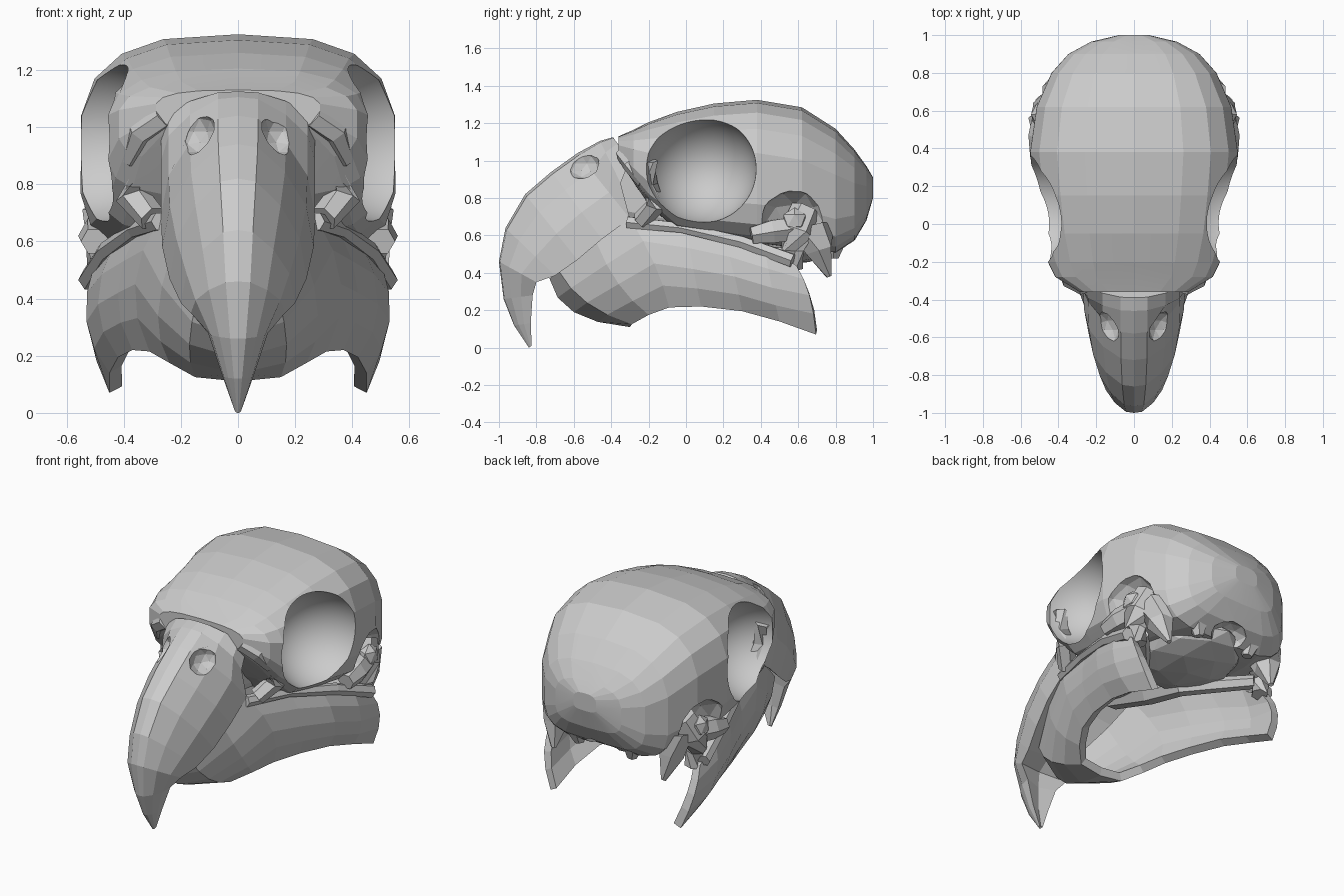
import bpy
import bmesh
from math import cos, sin, pi, radians, copysign
from mathutils import Matrix, Vector

cube = bpy.data.objects.get("Cube")
if cube:
    bpy.data.objects.remove(cube, do_unlink=True)

bone = bpy.data.materials.new("bone_grey")
bone.use_nodes = True
bone.diffuse_color = (0.6, 0.6, 0.6, 1)
bone.node_tree.nodes["Principled BSDF"].inputs["Base Color"].default_value = bone.diffuse_color


def add_object(name, bm, mirrored=False):
    """Turn a bmesh into a linked object, optionally mirrored across x."""
    mesh = bpy.data.meshes.new(name)
    bm.to_mesh(mesh)
    bm.free()
    obj = bpy.data.objects.new(name, mesh)
    bpy.context.collection.objects.link(obj)
    mesh.materials.append(bone)
    if mirrored:
        obj.modifiers.new("Mirror", 'MIRROR')
    return obj


def loft(name, rings, mirrored=False):
    """Skin a list of equal rings and cap both ends."""
    bm = bmesh.new()
    loops = [[bm.verts.new(point) for point in ring] for ring in rings]
    count = len(loops[0])
    for first, second in zip(loops, loops[1:]):
        for i in range(count):
            j = (i + 1) % count
            bm.faces.new((first[i], first[j], second[j], second[i]))
    bm.faces.new(loops[0])
    bm.faces.new(loops[-1])
    bmesh.ops.recalc_face_normals(bm, faces=bm.faces)
    return add_object(name, bm, mirrored)


def strut(name, path, sides=6):
    """Mirrored bony bar through points given as (x, y, z, radius)."""
    centres = [Vector(point[:3]) for point in path]
    rings = []
    for i, centre in enumerate(centres):
        before = centres[max(i - 1, 0)]
        after = centres[min(i + 1, len(centres) - 1)]
        turn = (after - before).to_track_quat('Z', 'Y')
        radius = path[i][3]
        rings.append([centre + turn @ Vector((radius * cos(2 * pi * k / sides),
                                              radius * sin(2 * pi * k / sides), 0))
                      for k in range(sides)])
    return loft(name, rings, mirrored=True)


def ellipsoid(name, centre, size, detail, mirrored=True):
    """Faceted or fine ball, used for cutters and bony knobs."""
    bm = bmesh.new()
    matrix = Matrix.Translation(centre) @ Matrix.Diagonal((*size, 1))
    bmesh.ops.create_icosphere(bm, subdivisions=detail, radius=1, matrix=matrix)
    return add_object(name, bm, mirrored)


def carve(target, cutters):
    """Subtract the cutters from the target and discard them."""
    bpy.context.view_layer.objects.active = target
    for cutter in cutters:
        cutter.hide_render = True
        modifier = target.modifiers.new("Carve", 'BOOLEAN')
        modifier.operation = 'DIFFERENCE'
        modifier.solver = 'EXACT'
        modifier.object = cutter
        bpy.ops.object.modifier_apply(modifier=modifier.name)
        bpy.data.objects.remove(cutter, do_unlink=True)


def power(value, exponent):
    return copysign(abs(value) ** exponent, value)


def skull_ring(y, width, top, bottom, sides=18):
    """Boxy oval section, squarer below than above."""
    middle = bottom + (top - bottom) * 0.48
    ring = []
    for k in range(sides):
        angle = 2 * pi * (k + 0.5) / sides
        upper = sin(angle) > 0
        exponent = 0.7 if upper else 0.5
        height = top - middle if upper else middle - bottom
        ring.append((width * power(cos(angle), exponent), y,
                     middle + height * power(sin(angle), exponent)))
    return ring


# Cranium: sections from forehead to occiput (y, half width, top, bottom)
cranium_sections = [
    (-0.36, 0.29, 1.13, 1.0), (-0.28, 0.42, 1.165, 0.88), (-0.2, 0.46, 1.205, 0.76),
    (-0.05, 0.5, 1.26, 0.62), (0.15, 0.53, 1.305, 0.58),
    (0.38, 0.555, 1.325, 0.55), (0.62, 0.52, 1.285, 0.52),
    (0.8, 0.44, 1.17, 0.5), (0.9, 0.35, 1.06, 0.57),
    (0.965, 0.23, 0.97, 0.68), (1.0, 0.08, 0.91, 0.8),
]
cranium = loft("cranium", [skull_ring(*section) for section in cranium_sections])

# Eye sockets, ear hollows and the opening under the occiput
carve(cranium, [
    ellipsoid("socket_cutter", (0.55, 0.075, 0.955), (0.34, 0.3, 0.295), 5),
    ellipsoid("ear_cutter", (0.56, 0.58, 0.67), (0.17, 0.19, 0.18), 2),
    ellipsoid("occiput_cutter", (0, 0.86, 0.5), (0.13, 0.1, 0.1), 2, False),
])
bpy.ops.object.select_all(action='DESELECT')
cranium.select_set(True)
bpy.ops.object.shade_smooth_by_angle(angle=radians(6))

# Narrow face core between the beak and the sockets, and the skull base
core_sections = [(-0.42, 0.2, 1.08, 0.66), (-0.2, 0.19, 1.1, 0.6), (0.1, 0.15, 1.0, 0.55)]
loft("face_core", [skull_ring(*section, 10) for section in core_sections])
ellipsoid("skull_base", (0, 0.48, 0.56), (0.3, 0.36, 0.12), 2, False)

# Upper beak: ridge (y, z), cutting edge (y, z), half width
beak_sections = [
    (-0.39, 1.125, -0.3, 1.0, 0.27), (-0.46, 1.105, -0.35, 0.88, 0.27),
    (-0.58, 1.04, -0.3, 0.69, 0.27), (-0.72, 0.94, -0.45, 0.58, 0.265),
    (-0.86, 0.82, -0.58, 0.47, 0.24), (-0.965, 0.64, -0.7, 0.385, 0.2),
    (-1.0, 0.46, -0.8, 0.35, 0.165), (-0.975, 0.26, -0.82, 0.28, 0.105),
    (-0.92, 0.12, -0.83, 0.13, 0.055), (-0.84, 0.0, -0.825, 0.01, 0.012),
]
beak_profile = [(0.26, 0.03), (0.62, 0.27), (0.9, 0.6), (1, 1)]


def beak_ring(ridge_y, ridge_z, edge_y, edge_z, width):
    ridge, edge = Vector((0, ridge_y, ridge_z)), Vector((0, edge_y, edge_z))
    left = [ridge.lerp(edge, t) + Vector((width * s, 0, 0)) for s, t in beak_profile]
    right = [Vector((-p.x, p.y, p.z)) for p in reversed(left)]
    return [ridge] + left + [ridge.lerp(edge, 0.8)] + right


beak = loft("upper_beak", [beak_ring(*section) for section in beak_sections])
carve(beak, [ellipsoid("nostril_cutter", (0.155, -0.56, 0.985), (0.08, 0.1, 0.085), 2)])

# Lower jaw: top, middle and bottom point of each column, front to back
jaw_columns = [
    ((0, -0.73, 0.37), (0, -0.6, 0.19), (0, -0.3, 0.11)),
    ((0.14, -0.68, 0.41), (0.17, -0.53, 0.24), (0.15, -0.29, 0.125)),
    ((0.23, -0.48, 0.565), (0.28, -0.36, 0.34), (0.24, -0.2, 0.175)),
    ((0.27, -0.3, 0.69), (0.36, -0.17, 0.45), (0.31, -0.09, 0.215)),
    ((0.35, 0, 0.65), (0.42, 0.04, 0.42), (0.37, 0.08, 0.22)),
    ((0.43, 0.2, 0.6), (0.49, 0.26, 0.38), (0.42, 0.3, 0.195)),
    ((0.5, 0.42, 0.53), (0.53, 0.46, 0.32), (0.45, 0.5, 0.14)),
    ((0.51, 0.59, 0.44), (0.52, 0.66, 0.28), (0.45, 0.695, 0.07)),
]


def jaw_column(top, middle, bottom, rows=5):
    """Smooth arc through the three points."""
    a, b, c = Vector(top), Vector(middle), Vector(bottom)
    handle = b * 2 - (a + c) / 2
    steps = [k / (rows - 1) for k in range(rows)]
    return [a.lerp(handle, t).lerp(handle.lerp(c, t), t) for t in steps]


bm = bmesh.new()
grid = [[bm.verts.new(point) for point in jaw_column(*column)] for column in jaw_columns]
for front, back in zip(grid, grid[1:]):
    for i in range(len(front) - 1):
        bm.faces.new((front[i], front[i + 1], back[i + 1], back[i]))
jaw = add_object("lower_jaw", bm, mirrored=True)
shell = jaw.modifiers.new("Shell", 'SOLIDIFY')
shell.thickness = 0.05
shell.offset = -1

# Cheek bars under the sockets
strut("cheek_bar", [(0.27, -0.31, 0.67, 0.035), (0.36, -0.02, 0.64, 0.03),
                    (0.46, 0.3, 0.565, 0.035), (0.52, 0.57, 0.465, 0.04)])
# Bones in front of the sockets
strut("tear_bone", [(0.39, -0.2, 1.0, 0.05), (0.36, -0.2, 0.87, 0.05),
                    (0.37, -0.16, 0.76, 0.06), (0.3, -0.24, 0.68, 0.05)])
strut("brow_hook", [(0.26, -0.33, 1.04, 0.05), (0.34, -0.29, 0.98, 0.05),
                    (0.38, -0.23, 0.88, 0.03)])
# Jaw joint bones in the ear hollow
strut("joint_bone", [(0.42, 0.64, 0.74, 0.08), (0.46, 0.59, 0.62, 0.09),
                     (0.47, 0.57, 0.52, 0.06), (0.45, 0.58, 0.42, 0.05)])
strut("joint_spur", [(0.5, 0.35, 0.6, 0.05), (0.49, 0.46, 0.62, 0.07),
                     (0.46, 0.6, 0.64, 0.07)])
ellipsoid("ear_knob", (0.5, 0.58, 0.68), (0.05, 0.07, 0.07), 1)
# Pointed processes behind the ear
strut("ear_process", [(0.38, 0.68, 0.64, 0.12), (0.4, 0.71, 0.52, 0.08),
                      (0.38, 0.765, 0.38, 0.015)])
strut("neck_process", [(0.2, 0.8, 0.6, 0.08), (0.18, 0.79, 0.48, 0.03)])
# Palate bars joining the beak to the jaw joint
strut("palate_bar", [(0.13, -0.34, 0.68, 0.06), (0.12, 0.0, 0.56, 0.06),
                     (0.14, 0.25, 0.5, 0.05), (0.42, 0.57, 0.5, 0.04)])
